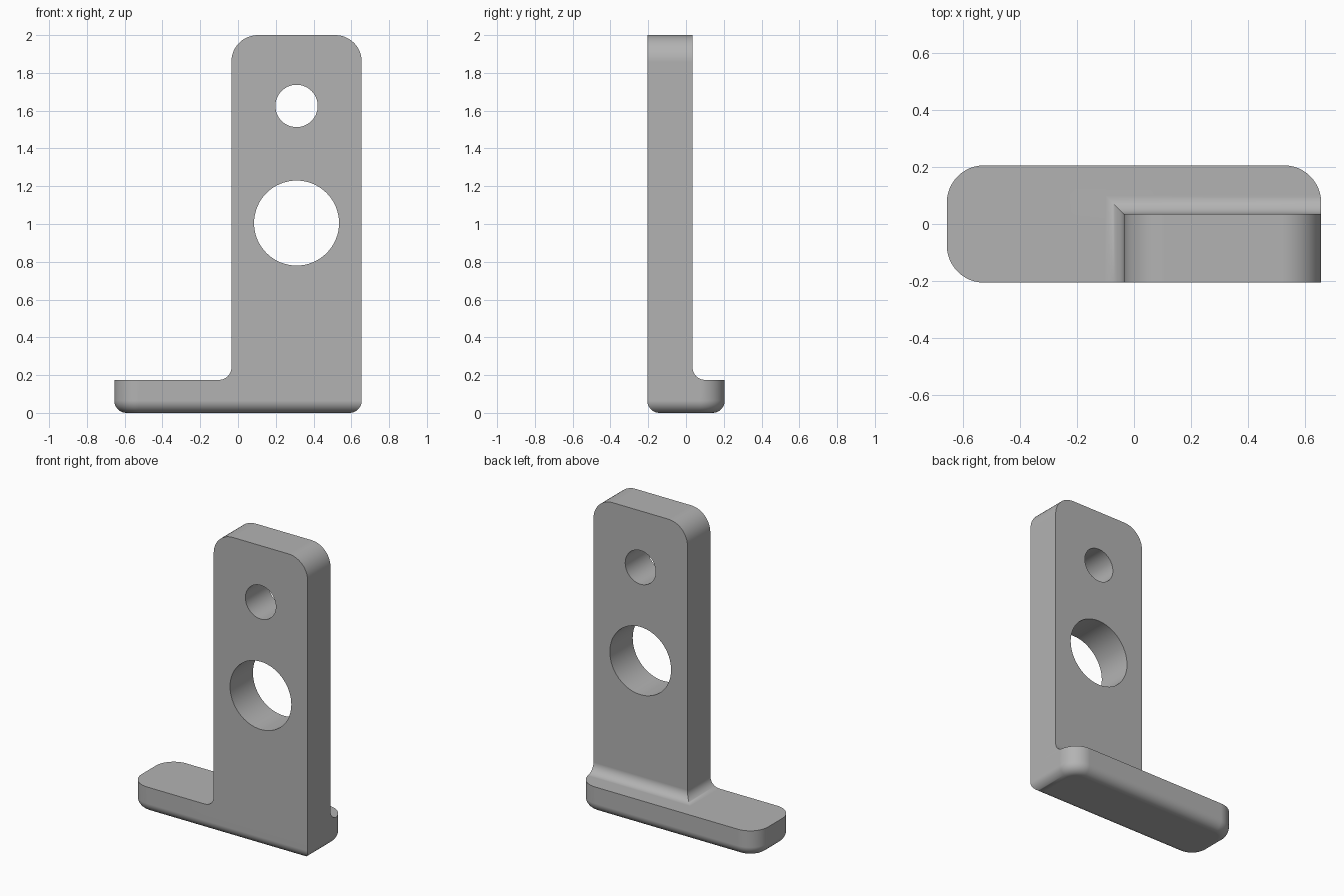
import bpy, bmesh
from math import sin, cos, pi

if "Cube" in bpy.data.objects:
    bpy.data.objects.remove(bpy.data.objects["Cube"], do_unlink=True)

HALF_X, HALF_Y, BASE_TOP, HEIGHT = 0.655, 0.205, 0.175, 2.0
POST_LEFT, POST_BACK = -0.035, 0.035
CORNER, FILLET, TOP_ROUND = 0.13, 0.065, 0.14
STEPS = 12

grey = bpy.data.materials.new("plain grey")
grey.use_nodes = True
grey.diffuse_color = (0.45, 0.45, 0.45, 1)
grey.node_tree.nodes["Principled BSDF"].inputs["Base Color"].default_value = (0.45, 0.45, 0.45, 1)


def finish(bm, name):
    bmesh.ops.recalc_face_normals(bm, faces=bm.faces)
    mesh = bpy.data.meshes.new(name)
    bm.to_mesh(mesh)
    bm.free()
    mesh.materials.append(grey)
    ob = bpy.data.objects.new(name, mesh)
    bpy.context.collection.objects.link(ob)
    return ob


def loft(loops):
    """Closed solid through loops of equal point count."""
    bm = bmesh.new()
    rings = [[bm.verts.new(p) for p in loop] for loop in loops]
    for a, b in zip(rings, rings[1:]):
        for i in range(len(a)):
            j = (i + 1) % len(a)
            bm.faces.new((a[i], a[j], b[j], b[i]))
    bm.faces.new(rings[0])
    bm.faces.new(rings[-1])
    return bm


def foot_outline(inset, z):
    """Rectangle with three round corners and a square front left one."""
    x, y, r = HALF_X - inset, HALF_Y - inset, CORNER - inset
    pts = [(x, -y, z)]
    for quarter, (sx, sy) in enumerate([(1, 1), (-1, 1), (-1, -1)]):
        for k in range(STEPS + 1):
            a = (quarter + k / STEPS) * pi / 2
            pts.append((sx * (x - r) + r * cos(a), sy * (y - r) + r * sin(a), z))
    return pts


def post_outline(flare, z):
    left, back = POST_LEFT - flare, POST_BACK + flare
    return [(left, -HALF_Y, z), (HALF_X, -HALF_Y, z), (HALF_X, back, z), (left, back, z)]


def boolean(target, tool, operation):
    mod = target.modifiers.new("cut", "BOOLEAN")
    mod.operation, mod.solver, mod.object = operation, "EXACT", tool
    bpy.context.view_layer.objects.active = target
    bpy.ops.object.modifier_apply(modifier=mod.name)
    bpy.data.objects.remove(tool, do_unlink=True)


angles = [k / STEPS * pi / 2 for k in range(STEPS + 1)]

# Foot with rounded underside
foot = [foot_outline(FILLET * (1 - sin(a)), FILLET * (1 - cos(a))) for a in angles]
bracket = finish(loft(foot + [foot_outline(0, BASE_TOP)]), "bracket")

# Upright plate with a flared, mitred root
flare = [post_outline(FILLET * (1 - sin(a)), BASE_TOP + FILLET * (1 - cos(a))) for a in angles]
bm = loft([post_outline(FILLET, 0.1)] + flare + [post_outline(0, HEIGHT)])
ends = [e for e in bm.edges
        if all(v.co.z > HEIGHT - 0.01 for v in e.verts)
        and abs(e.verts[0].co.x - e.verts[1].co.x) < 0.001]
bmesh.ops.bevel(bm, geom=ends, offset=TOP_ROUND, segments=STEPS, profile=0.5, affect="EDGES")
post = finish(bm, "upright_plate")

# Trim the flare to the foot's round corner, then join
boolean(post, finish(loft([foot_outline(0, -1), foot_outline(0, 3)]), "trim"), "INTERSECT")
boolean(bracket, post, "UNION")

# Two through holes
for z, radius in ((1.005, 0.225), (1.625, 0.112)):
    ring = [(0.31 + radius * cos(k * pi / 32), z + radius * sin(k * pi / 32)) for k in range(64)]
    drill = loft([[(x, y, h) for x, h in ring] for y in (-1, 1)])
    boolean(bracket, finish(drill, "drill"), "DIFFERENCE")

# Smooth rounds, crisp edges
bpy.ops.object.select_all(action="DESELECT")
bracket.select_set(True)
bpy.context.view_layer.objects.active = bracket
bpy.ops.object.shade_smooth_by_angle(angle=pi / 6)
weighted = bracket.modifiers.new("flat_face_normals", "WEIGHTED_NORMAL")
weighted.keep_sharp = True
